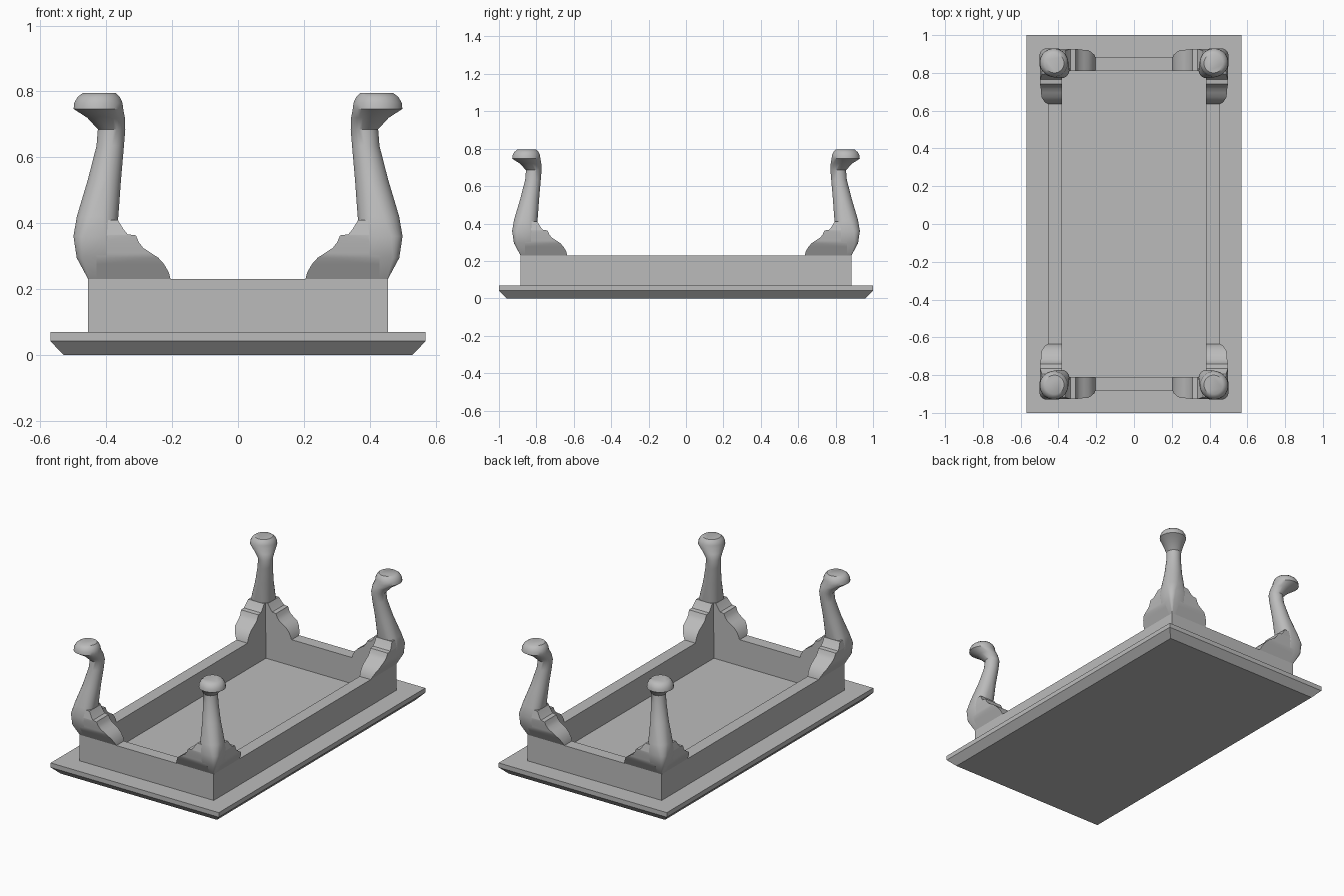
import bpy, bmesh, math

if "Cube" in bpy.data.objects:
    bpy.data.objects.remove(bpy.data.objects["Cube"], do_unlink=True)

grey = bpy.data.materials.new("plain grey")
grey.use_nodes = True
COLOR = (0.5, 0.5, 0.5, 1)
grey.diffuse_color = COLOR
grey.node_tree.nodes["Principled BSDF"].inputs["Base Color"].default_value = COLOR

SHIFT = 0.43  # leg corner offset between x and y


def loft(name, rings, smooth=None):
    """Skin a stack of equal-length rings and cap both ends."""
    bm = bmesh.new()
    rows = [[bm.verts.new(p) for p in ring] for ring in rings]
    n = len(rows[0])
    for a, b in zip(rows, rows[1:]):
        for i in range(n):
            j = (i + 1) % n
            bm.faces.new((a[i], a[j], b[j], b[i]))
    bm.faces.new(rows[0][::-1])
    bm.faces.new(rows[-1])
    return finish(name, bm, smooth)


def finish(name, bm, smooth=None):
    bmesh.ops.recalc_face_normals(bm, faces=bm.faces)
    mesh = bpy.data.meshes.new(name)
    bm.to_mesh(mesh)
    bm.free()
    mesh.materials.append(grey)
    obj = bpy.data.objects.new(name, mesh)
    bpy.context.collection.objects.link(obj)
    if smooth:
        bpy.ops.object.select_all(action='DESELECT')
        obj.select_set(True)
        bpy.context.view_layer.objects.active = obj
        bpy.ops.object.shade_smooth_by_angle(angle=math.radians(smooth))
    return obj


def rect(x0, x1, y0, y1, z):
    return [(x0, y0, z), (x1, y0, z), (x1, y1, z), (x0, y1, z)]


def rounded_square(lo, hi, roundness, z, steps=6):
    """Square section on the corner diagonal; roundness 1 is a circle."""
    half, mid = (hi - lo) / 2, (hi + lo) / 2
    r = half * roundness
    ring = []
    for corner in range(4):
        a0 = corner * math.pi / 2
        cx = math.copysign(half - r, math.cos(a0 + math.pi / 4))
        cy = math.copysign(half - r, math.sin(a0 + math.pi / 4))
        for i in range(steps):
            a = a0 + (i + 0.5) / steps * math.pi / 2
            ring.append((mid + cx + r * math.cos(a),
                         mid + SHIFT + cy + r * math.sin(a), z))
    return ring


def knee(z):
    """Outer face of the knee at a given height."""
    pts = [(0.23, 0.455), (0.295, 0.49), (0.36, 0.498), (0.42, 0.485)]
    for (z0, u0), (z1, u1) in zip(pts, pts[1:]):
        if z <= z1:
            return u0 + (u1 - u0) * (z - z0) / (z1 - z0)
    return pts[-1][1]


# Table top, lying face down with a bevelled rim
loft("table_top", [rect(-0.53, 0.53, -0.96, 0.96, 0),
                   rect(-0.57, 0.57, -1, 1, 0.042),
                   rect(-0.57, 0.57, -1, 1, 0.07)])

# Apron frame
bm = bmesh.new()
loops = [[bm.verts.new(p) for p in rect(-x, x, -y, y, z)]
         for x, y, z in ((0.455, 0.885, 0.07), (0.455, 0.885, 0.23),
                         (0.38, 0.813, 0.23), (0.38, 0.813, 0.07))]
for k in range(4):
    a, b = loops[k], loops[(k + 1) % 4]
    for i in range(4):
        j = (i + 1) % 4
        bm.faces.new((a[i], a[j], b[j], b[i]))
finish("apron", bm)

# Leg sections: height, inner side, outer side, roundness
LEG = [(0.23, 0.38, 0.455, 0.05), (0.295, 0.38, 0.49, 0.4),
       (0.36, 0.372, 0.5, 0.6), (0.42, 0.363, 0.49, 0.85),
       (0.53, 0.355, 0.457, 1), (0.635, 0.346, 0.43, 1),
       (0.685, 0.342, 0.426, 1), (0.72, 0.343, 0.458, 1),
       (0.747, 0.348, 0.5, 1), (0.765, 0.35, 0.498, 1),
       (0.783, 0.358, 0.488, 1), (0.795, 0.37, 0.472, 1)]
# Scrolled bracket edge: height, free end
BRACKET = [(0.23, 0.205), (0.25, 0.21), (0.275, 0.224), (0.295, 0.242),
           (0.31, 0.265), (0.325, 0.288), (0.342, 0.301), (0.363, 0.31),
           (0.366, 0.335), (0.382, 0.348), (0.41, 0.365)]

for sx, side in ((1, "left"), (-1, "right")):
    for sy, end in ((1, "back"), (-1, "front")):
        def place(ring):
            return [(sx * x, sy * y, z) for x, y, z in ring]

        tag = f"{end}_{side}"
        loft(f"{tag}_leg",
             [place(rounded_square(lo, hi, r, z)) for z, lo, hi, r in LEG], 40)
        across = [rect(u, 0.43, 0.38 + SHIFT, knee(z) + SHIFT, z)
                  for z, u in BRACKET]
        along = [[(y - SHIFT, x + SHIFT, z) for x, y, z in ring]
                 for ring in across]
        loft(f"{tag}_end_bracket", [place(r) for r in across], 32)
        loft(f"{tag}_side_bracket", [place(r) for r in along], 32)
